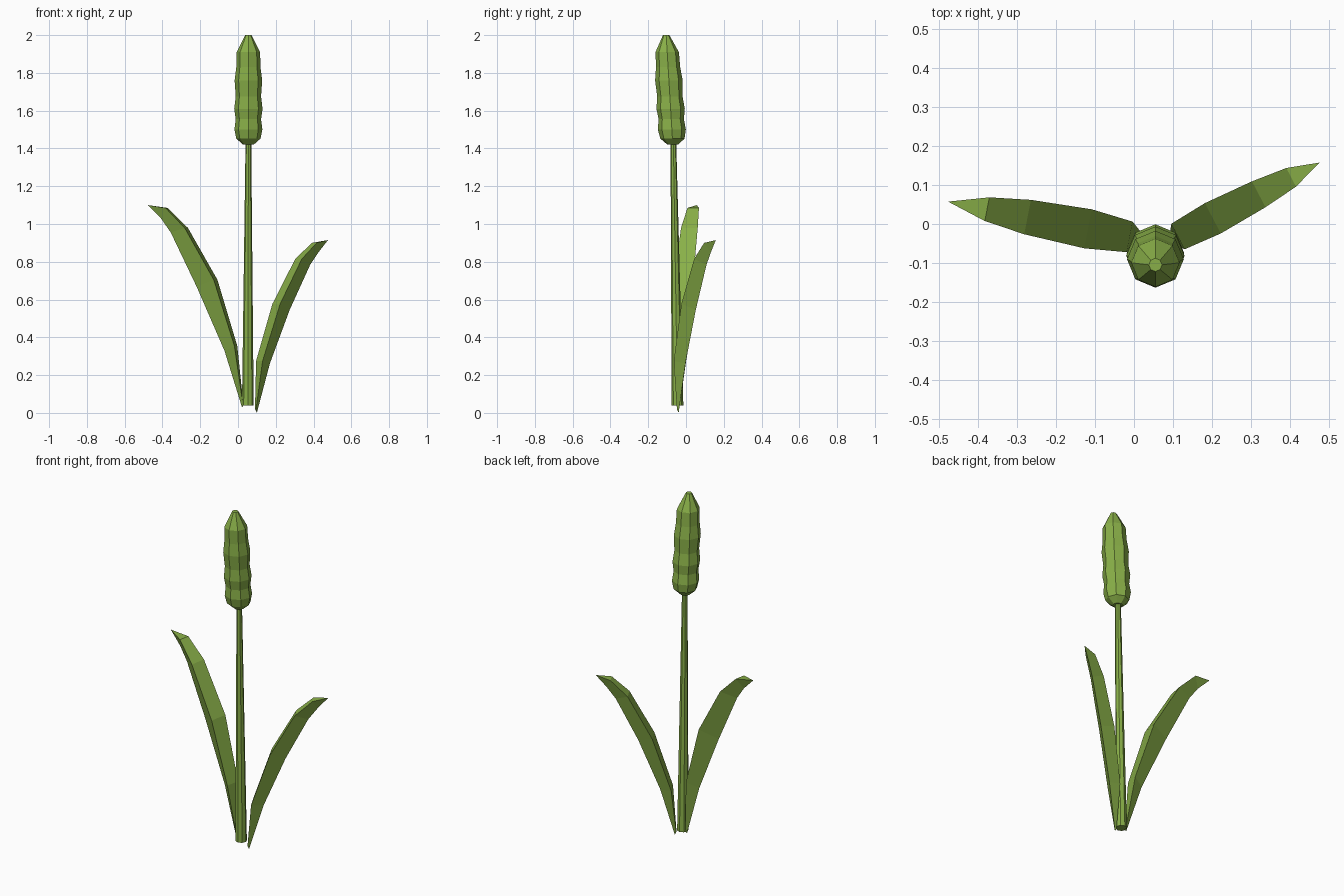
import bpy, bmesh, math
from mathutils import Vector

if "Cube" in bpy.data.objects:
    bpy.data.objects.remove(bpy.data.objects["Cube"])

green = bpy.data.materials.new("reed green")
green.diffuse_color = (0.25, 0.43, 0.065, 1)
green.use_nodes = True
green.node_tree.nodes["Principled BSDF"].inputs["Base Color"].default_value = green.diffuse_color


def loft(name, rings, tip=None):
    """Skin a list of equal point rings, capped at both ends or closed to a tip."""
    bm = bmesh.new()
    vs = [[bm.verts.new(p) for p in r] for r in rings]
    n = len(vs[0])
    for a, b in zip(vs, vs[1:]):
        for i in range(n):
            j = (i + 1) % n
            bm.faces.new((a[i], a[j], b[j], b[i]))
    bm.faces.new(vs[0][::-1])
    if tip:
        t = bm.verts.new(tip)
        for i in range(n):
            bm.faces.new((vs[-1][i], vs[-1][(i + 1) % n], t))
    else:
        bm.faces.new(vs[-1])
    bmesh.ops.recalc_face_normals(bm, faces=bm.faces)
    me = bpy.data.meshes.new(name)
    bm.to_mesh(me)
    bm.free()
    me.materials.append(green)
    ob = bpy.data.objects.new(name, me)
    bpy.context.collection.objects.link(ob)
    return ob


def circle(x, y, z, r, n=8):
    return [(x + r * math.cos(2 * math.pi * i / n), y + r * math.sin(2 * math.pi * i / n), z)
            for i in range(n)]


# Stem: tapering and leaning slightly forward
loft("stem", [circle(0.052, -0.045, 0.04, 0.031), circle(0.055, -0.067, 1.44, 0.015)])

# Seed head: wavy eight-sided profile (z, radius) along the leaning axis
profile = [(1.42, 0.028), (1.452, 0.064), (1.50, 0.074), (1.555, 0.067), (1.61, 0.075),
           (1.675, 0.067), (1.76, 0.073), (1.83, 0.064), (1.91, 0.062), (2.0, 0.017)]
loft("seed_head", [circle(0.055, -0.07 - 0.035 * (z - 1.42) / 0.58, z, r) for z, r in profile])


# Leaves: triangular section, flat inner face and an outer keel
def leaf(name, base, angle, rings, tip):
    out = Vector((math.cos(angle), math.sin(angle), 0))
    side = Vector((-out.y, out.x, 0))
    o = Vector((base[0], base[1], 0))
    up = Vector((0, 0, 1))
    pts = []
    for s, z, ks, kz, w in rings:  # inner mid, keel, half width
        mid = o + out * s + up * z
        pts.append([mid + side * w, mid - side * w, o + out * ks + up * kz])
    loft(name, pts, o + out * tip[0] + up * tip[1])


leaf("tall_leaf", (0.024, -0.04), math.radians(169),
     [(-0.004, 0.04, 0.003, 0.03, 0.006), (0.036, 0.354, 0.097, 0.328, 0.04),
      (0.145, 0.704, 0.247, 0.667, 0.051), (0.303, 0.979, 0.387, 0.955, 0.045),
      (0.409, 1.085, 0.44, 1.03, 0.031)], (0.511, 1.10))
leaf("short_leaf", (0.098, -0.04), math.radians(27.6),
     [(-0.006, 0.02, 0.002, 0.0, 0.006), (0.017, 0.275, 0.08, 0.262, 0.037),
      (0.118, 0.577, 0.198, 0.545, 0.044), (0.251, 0.815, 0.32, 0.783, 0.0375),
      (0.345, 0.90, 0.37, 0.85, 0.027)], (0.427, 0.915))
